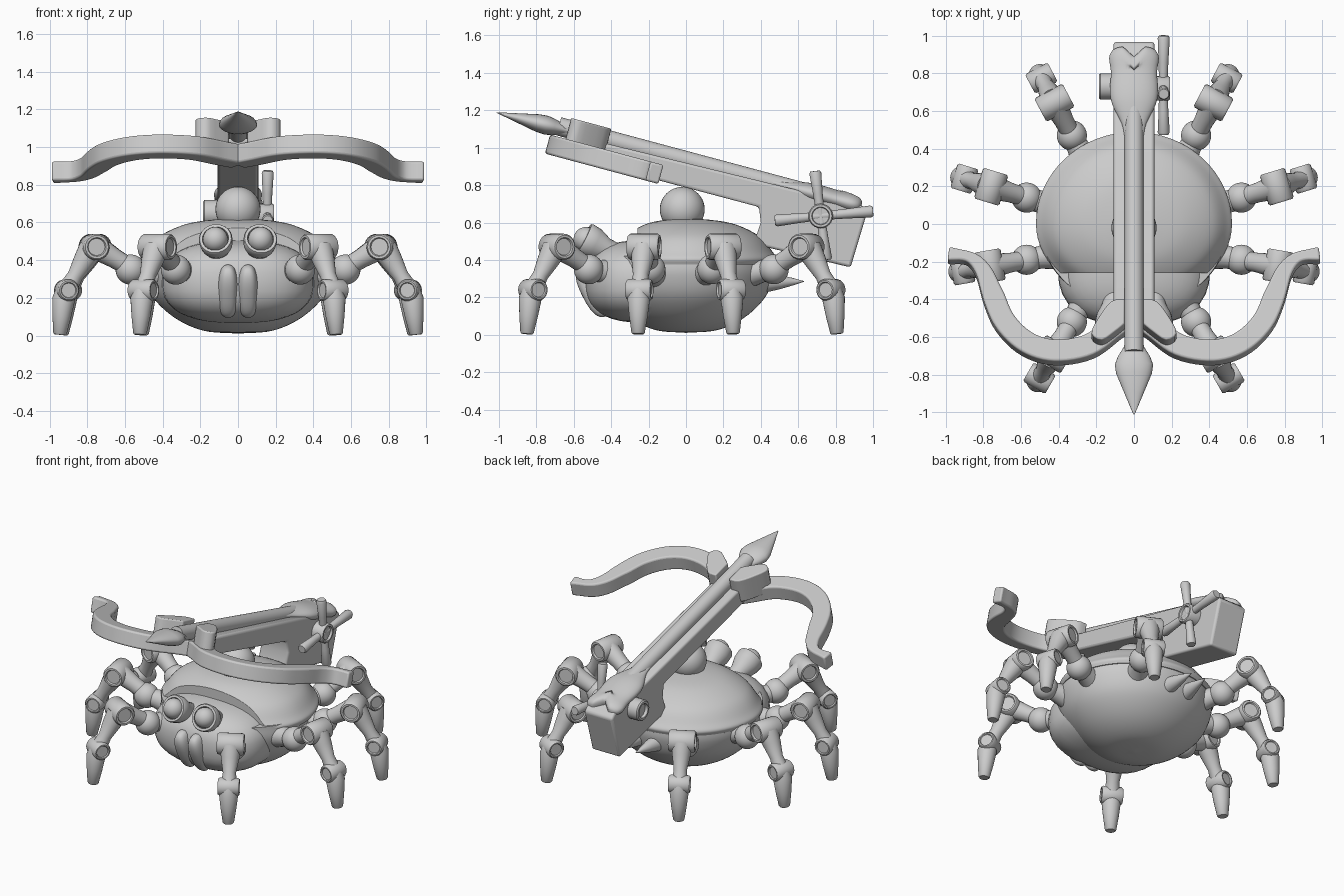
import bpy, bmesh, math
from mathutils import Matrix, Vector

cube = bpy.data.objects.get("Cube")
if cube:
    bpy.data.objects.remove(cube)

grey = bpy.data.materials.new("plain grey")
grey.use_nodes = True
grey.diffuse_color = (0.6, 0.6, 0.6, 1)
grey.node_tree.nodes["Principled BSDF"].inputs["Base Color"].default_value = (0.6, 0.6, 0.6, 1)

I = Matrix.Identity(4)
SIDES = (("left", 1), ("right", -1))


def finish(name, bm, matrix=I, bevel=0):
    bmesh.ops.transform(bm, matrix=matrix, verts=bm.verts)
    bmesh.ops.recalc_face_normals(bm, faces=bm.faces)
    mesh = bpy.data.meshes.new(name)
    bm.to_mesh(mesh)
    bm.free()
    mesh.materials.append(grey)
    ob = bpy.data.objects.new(name, mesh)
    bpy.context.collection.objects.link(ob)
    if bevel:
        mod = ob.modifiers.new("rounded edges", 'BEVEL')
        mod.width, mod.segments, mod.angle_limit = bevel, 3, math.radians(40)
    bpy.ops.object.select_all(action='DESELECT')
    bpy.context.view_layer.objects.active = ob
    ob.select_set(True)
    bpy.ops.object.shade_smooth_by_angle(angle=math.radians(40))
    return ob


def smooth(points, steps=6):
    """Catmull-Rom curve through 2D points."""
    p = [Vector(q) for q in points]
    p = [2 * p[0] - p[1]] + p + [2 * p[-1] - p[-2]]
    out = []
    for a, b, c, d in zip(p, p[1:], p[2:], p[3:]):
        for i in range(steps):
            t = i / steps
            out.append(0.5 * (2 * b + (c - a) * t + (2 * a - 5 * b + 4 * c - d) * t ** 2
                              + (3 * b - a - 3 * c + d) * t ** 3))
    return out + [p[-2]]


def lathe_mesh(profile, seg=32):
    """Turn (radius, height) points round z."""
    bm = bmesh.new()
    rings = []
    for r, h in profile:
        r = max(r, 0.0001)
        rings.append([bm.verts.new((r * math.cos(k * math.tau / seg), r * math.sin(k * math.tau / seg), h))
                      for k in range(seg)])
    for low, high in zip(rings, rings[1:]):
        for k in range(seg):
            n = (k + 1) % seg
            bm.faces.new((low[k], low[n], high[n], high[k]))
    bm.faces.new(rings[0][::-1])
    bm.faces.new(rings[-1])
    return bm


def oval(bm, front, back):
    """Different depth before and behind the middle."""
    for v in bm.verts:
        v.co.y *= front if v.co.y < 0 else back
    return bm


def rod(name, a, b, profile, matrix=I, squash=1, seg=24):
    """Turned part from a to b; profile holds (fraction of length, radius)."""
    a, b = Vector(a), Vector(b)
    d = b - a
    bm = lathe_mesh([(r, t * d.length) for t, r in profile], seg)
    turn = d.to_track_quat('Z', 'Y').to_matrix().to_4x4()
    place = matrix @ Matrix.Translation(a) @ Matrix.Diagonal((1, 1, squash, 1)) @ turn
    return finish(name, bm, place)


def ball(name, centre, radii, matrix=I, power=1):
    bm = bmesh.new()
    bmesh.ops.create_uvsphere(bm, u_segments=32, v_segments=20, radius=1)
    for v in bm.verts:
        v.co = [math.copysign(abs(c) ** power, c) * r for c, r in zip(v.co, radii)]
    return finish(name, bm, matrix @ Matrix.Translation(centre))


def slab(name, outline, low, high, matrix=I, bevel=0.015):
    bm = bmesh.new()
    face = bm.faces.new([bm.verts.new((p[0], p[1], low)) for p in outline])
    new = bmesh.ops.extrude_face_region(bm, geom=[face])["geom"]
    bmesh.ops.translate(bm, vec=(0, 0, high - low), verts=[g for g in new if isinstance(g, bmesh.types.BMVert)])
    return finish(name, bm, matrix, bevel)


# Body: bowl belly, domed shell cut off at the front, head
belly = smooth([(0, 0.01), (0.18, 0.025), (0.33, 0.09), (0.45, 0.2), (0.5, 0.32), (0.5, 0.42)])
finish("belly", oval(lathe_mesh(belly, 64), 0.9, 0.94))
dome = smooth([(0.51, 0.375), (0.52, 0.405), (0.495, 0.44), (0.42, 0.525), (0.28, 0.59), (0.13, 0.615), (0, 0.62)])
shell = oval(lathe_mesh(dome, 64), 0.78, 0.94)
bmesh.ops.bisect_plane(shell, geom=shell.verts[:] + shell.edges[:] + shell.faces[:],
                       plane_co=(0, -0.26, 0), plane_no=(0, -1, 0), clear_outer=True)
bmesh.ops.holes_fill(shell, edges=[e for e in shell.edges if e.is_boundary])
finish("shell", shell, bevel=0.012)
ball("head", (0, -0.23, 0.285), (0.405, 0.31, 0.22), power=0.8)
ball("turret_ball", (0, -0.02, 0.67), (0.12, 0.12, 0.12))

for side, s in SIDES:
    # Eyes, jaws and tail spikes
    rod(side + "_eye_socket", (s * 0.1, -0.36, 0.42), (s * 0.12, -0.545, 0.515),
        [(0, 0.06), (0.4, 0.062), (0.7, 0.085), (0.95, 0.09), (1, 0.085), (1, 0.07), (0.85, 0.065)])
    ball(side + "_eye", (s * 0.12, -0.535, 0.51), (0.066, 0.066, 0.066))
    tilt = Matrix.Translation((s * 0.053, -0.49, 0.235)) @ Matrix.Rotation(math.radians(27), 4, 'X')
    ball(side + "_jaw", (0, 0, 0), (0.053, 0.07, 0.15), tilt, 0.78)
    rod(side + "_tail_spike", (s * 0.07, 0.42, 0.28), (s * 0.055, 0.63, 0.285),
        [(0, 0.055), (0.4, 0.038), (0.75, 0.018), (1, 0.002)])

    # Legs, laid out along local +x and turned outwards
    for n, (x, y, angle) in enumerate([(0.33, -0.52, -60), (0.57, -0.19, -10), (0.57, 0.14, 17), (0.33, 0.47, 62)], 1):
        m = (Matrix.Diagonal((s, 1, 1, 1)) @ Matrix.Translation((x, y, 0))
             @ Matrix.Rotation(math.radians(angle), 4, 'Z'))
        leg = f"{side}_leg_{n}_"
        ball(leg + "hip", (0, 0, 0.35), (0.08, 0.08, 0.08), m)
        rod(leg + "root", (-0.14, 0, 0.33), (0, 0, 0.35), [(0, 0.075), (0.5, 0.06), (1, 0.055)], m)
        rod(leg + "thigh", (0.02, 0, 0.37), (0.19, 0, 0.47), [(0, 0.05), (0.4, 0.052), (1, 0.066)], m)
        rod(leg + "knee", (0.197, -0.085, 0.47), (0.197, 0.085, 0.47),
            [(0.06, 0.045), (0, 0.05), (0, 0.062), (0.06, 0.07), (0.94, 0.07), (1, 0.062), (1, 0.05), (0.94, 0.045)], m)
        rod(leg + "shin", (0.212, 0, 0.46), (0.345, 0, 0.24), [(0, 0.068), (0.3, 0.058), (0.65, 0.042), (1, 0.052)], m)
        rod(leg + "ankle", (0.345, -0.068, 0.24), (0.345, 0.068, 0.24),
            [(0.06, 0.038), (0, 0.042), (0, 0.05), (0.08, 0.058), (0.92, 0.058), (1, 0.05), (1, 0.042), (0.94, 0.038)], m)
        rod(leg + "foot", (0.355, 0, 0.25), (0.382, 0, 0.004),
            [(0, 0.045), (0.22, 0.061), (0.6, 0.05), (0.97, 0.036), (1, 0.03)], m)

# Crossbow stock, outlined from the side
sideways = Matrix(((0, 0, 1, 0), (1, 0, 0, 0), (0, 1, 0, 0), (0, 0, 0, 1)))
slab("stock", [(-0.54, 1.05), (-0.54, 0.93), (0.39, 0.683), (0.4, 0.6), (0.36, 0.485), (0.88, 0.36),
               (0.97, 0.66), (0.94, 0.69)], -0.108, 0.108, sideways)

# Bow, bolt and fins share the tilted frame of the stock
bow = Matrix.Translation((0, 0, 0.87)) @ Matrix.Rotation(math.radians(-15), 4, 'X')
limb = smooth([(0, -0.47), (0.1, -0.54), (0.24, -0.64), (0.42, -0.67), (0.57, -0.625), (0.685, -0.515),
               (0.75, -0.37), (0.8, -0.245), (0.87, -0.175), (0.985, -0.155)])
edge_a, edge_b = [], []
for i, p in enumerate(limb):
    d = (limb[min(i + 1, len(limb) - 1)] - limb[max(i - 1, 0)]).normalized()
    t = i / (len(limb) - 1)
    half = 0.058 - 0.03 * min(1, max(0, t - 0.65) / 0.25) + 0.14 * max(0, t - 0.94)
    off = Vector((-d.y, d.x)) * half
    edge_a.append(p + off)
    edge_b.append(p - off)
fin = smooth([(0.05, -0.43), (0.12, -0.44), (0.19, -0.53), (0.225, -0.61), (0.17, -0.645), (0.1, -0.6), (0.05, -0.56)], 3)
for side, s in SIDES:
    m = bow @ Matrix.Diagonal((s, 1 / 0.966, 1, 1))
    slab(side + "_bow_limb", edge_a + edge_b[::-1], -0.1, 0.005, m, 0.012)
    slab(side + "_bow_fin", fin, -0.05, 0.12, m, 0.008)

rod("bolt_shaft", (0, -0.72, 0.06), (0, 0.85, 0.06), [(0, 0.05), (1, 0.05)], bow)
rod("bolt_head", (0, -0.65, 0.05), (0, -1.06, 0.04),
    [(0, 0.045), (0.1, 0.055), (0.22, 0.085), (0.33, 0.102), (0.45, 0.095), (0.72, 0.05), (1, 0.003)], bow, 0.5)
# Flared bolt tail with a notch pushed into its end
tail = rod("bolt_tail", (0, 0.46, 0.065), (0, 0.955, 0.065),
           smooth([(0, 0.05), (0.15, 0.065), (0.36, 0.115), (0.52, 0.128), (0.72, 0.122), (0.88, 0.132),
                   (0.97, 0.11), (1, 0.06), (1, 0)], 3), bow, 0.42, 48)
for v in tail.data.vertices:
    if v.co.y > 0.85:
        v.co -= bow.to_3x3() @ Vector((0, 0.06 * max(0, 1 - abs(v.co.x) / 0.06), 0))

# Winding wheel on one side, axle cap on the other
hub = Vector((0.155, 0.72, 0.635))
rod("wheel_hub", (0.09, 0.72, 0.635), (0.19, 0.72, 0.635),
    [(0, 0.064), (0.9, 0.066), (1, 0.06), (1, 0.048), (0.85, 0.044)])
for k, tip in enumerate([(0.69, 0.875), (0.75, 0.4), (0.475, 0.61), (1.0, 0.66)], 1):
    rod(f"wheel_spoke_{k}", hub, (0.158, *tip), [(0, 0.022), (0.5, 0.026), (0.95, 0.032), (1, 0.026)])
rod("axle_cap", (-0.09, 0.73, 0.65), (-0.185, 0.73, 0.65),
    [(0, 0.07), (0.92, 0.07), (1, 0.062), (1, 0.048), (0.8, 0.044)])
